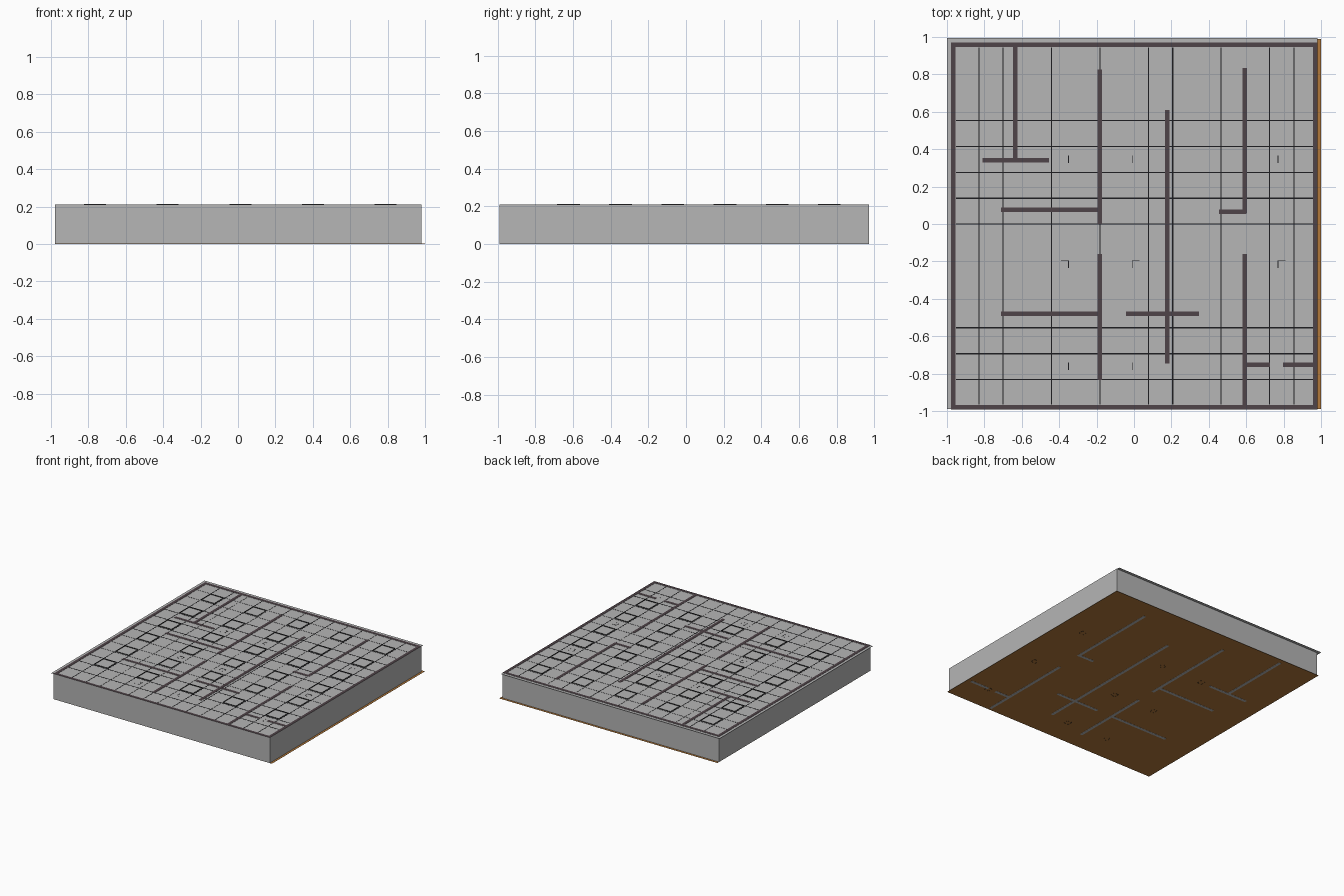
import bpy, bmesh

if "Cube" in bpy.data.objects:
    bpy.data.objects.remove(bpy.data.objects["Cube"])


def material(name, rgb):
    m = bpy.data.materials.new(name)
    m.diffuse_color = (*rgb, 1)
    m.use_nodes = True
    m.node_tree.nodes["Principled BSDF"].inputs["Base Color"].default_value = m.diffuse_color
    return m


GREY = material("wall grey", (0.465, 0.465, 0.465))
PLUM = material("wall top plum", (0.078, 0.056, 0.065))
BROWN = material("floor brown", (0.45, 0.19, 0.043))
BLACK = material("frame black", (0.012, 0.012, 0.014))


def build(name, boxes, mats, rule=None, drop_caps=False):
    """One object from boxes (x0, x1, y0, y1, z0, z1); rule(normal) picks the material."""
    bm = bmesh.new()
    for x0, x1, y0, y1, z0, z1 in boxes:
        verts = bmesh.ops.create_cube(bm, size=1)["verts"]
        for v in verts:
            v.co.x = x0 if v.co.x < 0 else x1
            v.co.y = y0 if v.co.y < 0 else y1
            v.co.z = z0 if v.co.z < 0 else z1
    bm.normal_update()
    if drop_caps:
        caps = [f for f in bm.faces if abs(f.normal.z) > 0.5]
        bmesh.ops.delete(bm, geom=caps, context="FACES")
    if rule:
        for f in bm.faces:
            f.material_index = rule(f.normal)
    mesh = bpy.data.meshes.new(name)
    bm.to_mesh(mesh)
    bm.free()
    for m in mats:
        mesh.materials.append(m)
    ob = bpy.data.objects.new(name, mesh)
    bpy.context.collection.objects.link(ob)
    return ob


def top_only(n):
    return 1 if n.z > 0.5 else 0


T = 0.024          # wall thickness
CEIL = 0.2085      # ceiling surface
TOP = 0.2105       # wall tops
X0, X1, Y0, Y1 = -0.978, 0.982, -0.991, 0.971

# floor and ceiling sheets, each sticking out a little past the walls
build("floor", [(-0.978, 1.0, -0.99, 0.99, 0.001, 0.002)], [BROWN])
build("ceiling", [(-1.0, 0.98, -0.99, 0.995, CEIL - 0.001, CEIL)], [GREY])

# outer walls
build("outer_walls", [
    (X0, X1, Y0, Y0 + T, 0.002, TOP),
    (X0, X1, Y1 - T, Y1, 0.002, TOP),
    (X0, X0 + T, Y0 + T, Y1 - T, 0.002, TOP),
    (X1 - T, X1, Y0 + T, Y1 - T, 0.002, TOP),
], [GREY, PLUM], top_only)

# partitions running front to back: x, y start, y end
ALONG_Y = [(-0.636, 0.345, 0.95), (-0.182, 0.0, 0.825), (0.178, -0.745, 0.61),
           (0.593, 0.055, 0.835), (-0.182, -0.835, -0.16), (0.593, -0.97, -0.16)]
# partitions running side to side: y, x start, x end
ALONG_X = [(0.342, -0.81, -0.455), (0.075, -0.71, -0.18), (0.066, 0.455, 0.60),
           (-0.479, -0.71, -0.18), (-0.479, -0.043, 0.347),
           (-0.752, 0.60, 0.727), (-0.752, 0.797, 0.965)]
h = T / 2
build("partitions_lengthwise", [(x - h, x + h, a, b, 0, TOP) for x, a, b in ALONG_Y],
      [GREY, PLUM], top_only)
build("partitions_crosswise", [(a, b, y - h, y + h, 0, TOP - 0.0003) for y, a, b in ALONG_X],
      [GREY, PLUM], top_only)

# ceiling grid: cells 0.1295 x 0.1385, some flat bars and the rest upright fins
CX, CY = 0.1295, 0.1385
GX = [-0.829 + CX * i for i in range(14)]
GY = [-0.832 + CY * i for i in range(13)]
FLAT_X = {0, 1, 3, 5, 7, 8, 10, 12, 13}
FLAT_Y = {0, 1, 2, 6, 7, 8, 9, 10}
flat, fins = [], []
for i, x in enumerate(GX):
    w, group = (0.003, flat) if i in FLAT_X else (0.0004, fins)
    group.append((x - w, x + w, -0.965, 0.945, CEIL - 0.0005, CEIL + 0.0008))
for i, y in enumerate(GY):
    w, group = (0.003, flat) if i in FLAT_Y else (0.0004, fins)
    group.append((-0.953, 0.957, y - w, y + w, CEIL - 0.0005, CEIL + 0.0009))
build("ceiling_grid_bars", flat, [BLACK])
build("ceiling_grid_fins", fins, [BLACK], drop_caps=True)

# light fixtures: open upright frames in every third column and second row
g = 0.006
build("light_frames", [
    (GX[i] + g, GX[i] + CX - g, GY[j] + g + 0.003, GY[j] + CY - g - 0.003, CEIL - 0.002, 0.2135)
    for i in range(0, 13, 3) for j in range(1, 12, 2)], [BLACK], drop_caps=True)

# hollow columns on a 3 x 3 layout, with dark edge marks where they meet the ceiling
columns, marks = [], []
for x, side in ((-0.37, 1), (0.01, -1), (0.79, -1)):
    for y in (0.345, -0.215, -0.76):
        columns.append((x - 0.02, x + 0.02, y - 0.02, y + 0.02, 0, CEIL + 0.0004))
        if (x, y) != (0.79, -0.76):
            e = x + side * 0.02
            marks.append((e - 0.002, e + 0.002, y - 0.02, y + 0.02, CEIL, CEIL + 0.001))
        if y == -0.215:
            marks.append((x - 0.02, x + 0.02, y + 0.016, y + 0.02, CEIL, CEIL + 0.0012))
build("columns", columns, [BLACK], drop_caps=True)
build("column_marks", marks, [BLACK])
